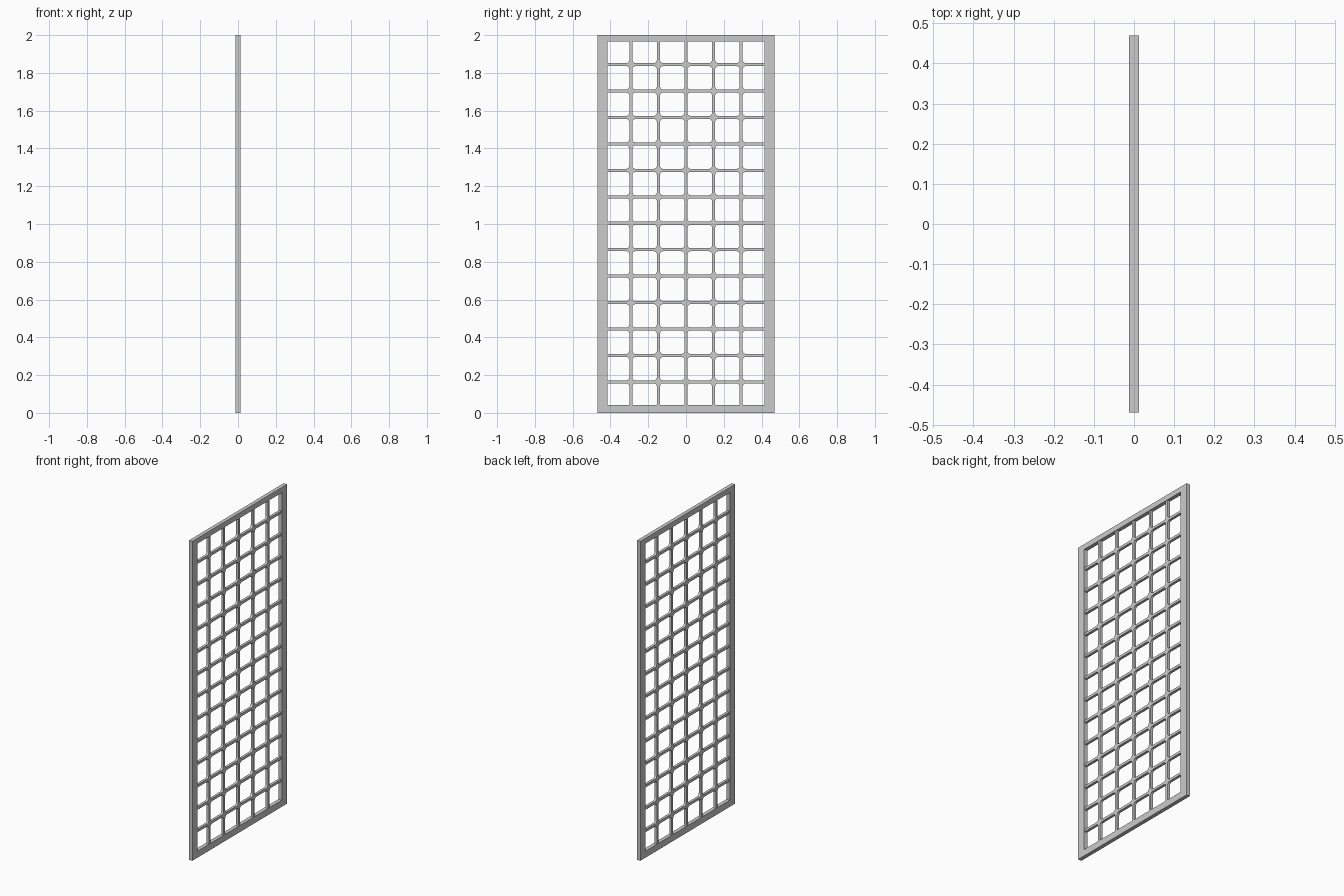
import bpy
from math import pi, sin, cos, radians

if "Cube" in bpy.data.objects:
    bpy.data.objects.remove(bpy.data.objects["Cube"])

HALF_W, HEIGHT = 0.469, 2.0
PITCH_Y, PITCH_Z = 0.146, 0.14
COLS, ROWS = 6, 14
BAR, FILLET = 0.016, 0.016
MID_Z = 1.004


def rect(y0, z0, y1, z1, r=0.0, steps=3):
    """Rectangle outline in the panel plane, with optional rounded corners."""
    if r == 0:
        return [(y0, z0), (y1, z0), (y1, z1), (y0, z1)]
    pts = []
    corners = [(y0 + r, z0 + r, pi), (y1 - r, z0 + r, 1.5 * pi),
               (y1 - r, z1 - r, 0), (y0 + r, z1 - r, 0.5 * pi)]
    for cy, cz, a0 in corners:
        for i in range(steps + 1):
            a = a0 + 0.5 * pi * i / steps
            pts.append((cy + r * cos(a), cz + r * sin(a)))
    return pts


def plate(name, outlines, half_depth):
    """Flat plate: the first outline is the border, the others are holes."""
    curve = bpy.data.curves.new(name + "_profile", 'CURVE')
    curve.dimensions = '2D'
    curve.fill_mode = 'BOTH'
    curve.extrude = half_depth
    for pts in outlines:
        s = curve.splines.new('POLY')
        s.points.add(len(pts) - 1)
        for p, (u, v) in zip(s.points, pts):
            p.co = (u, v, 0, 1)
        s.use_cyclic_u = True
    tmp = bpy.data.objects.new(name + "_profile", curve)
    bpy.context.collection.objects.link(tmp)
    bpy.context.view_layer.update()
    dg = bpy.context.evaluated_depsgraph_get()
    mesh = bpy.data.meshes.new_from_object(tmp.evaluated_get(dg))
    bpy.data.objects.remove(tmp)
    for poly in mesh.polygons:
        poly.use_smooth = False
    obj = bpy.data.objects.new(name, mesh)
    bpy.context.collection.objects.link(obj)
    obj.rotation_euler = (radians(90), 0, radians(90))  # stand up, facing x
    return obj


# Outer frame
plate("frame", [rect(-HALF_W, 0, HALF_W, HEIGHT),
                rect(-0.416, 0.041, 0.416, 1.967)], 0.012)

# Lattice with filleted cells, its border buried in the frame
half_y, half_z = COLS * PITCH_Y / 2, ROWS * PITCH_Z / 2
g = BAR / 2
outlines = [rect(-half_y - g, MID_Z - half_z - g, half_y + g, MID_Z + half_z + g)]
for c in range(COLS):
    for r in range(ROWS):
        y0 = -half_y + c * PITCH_Y
        z0 = MID_Z - half_z + r * PITCH_Z
        outlines.append(rect(y0 + g, z0 + g, y0 + PITCH_Y - g,
                             z0 + PITCH_Z - g, FILLET))
plate("lattice", outlines, 0.008)
